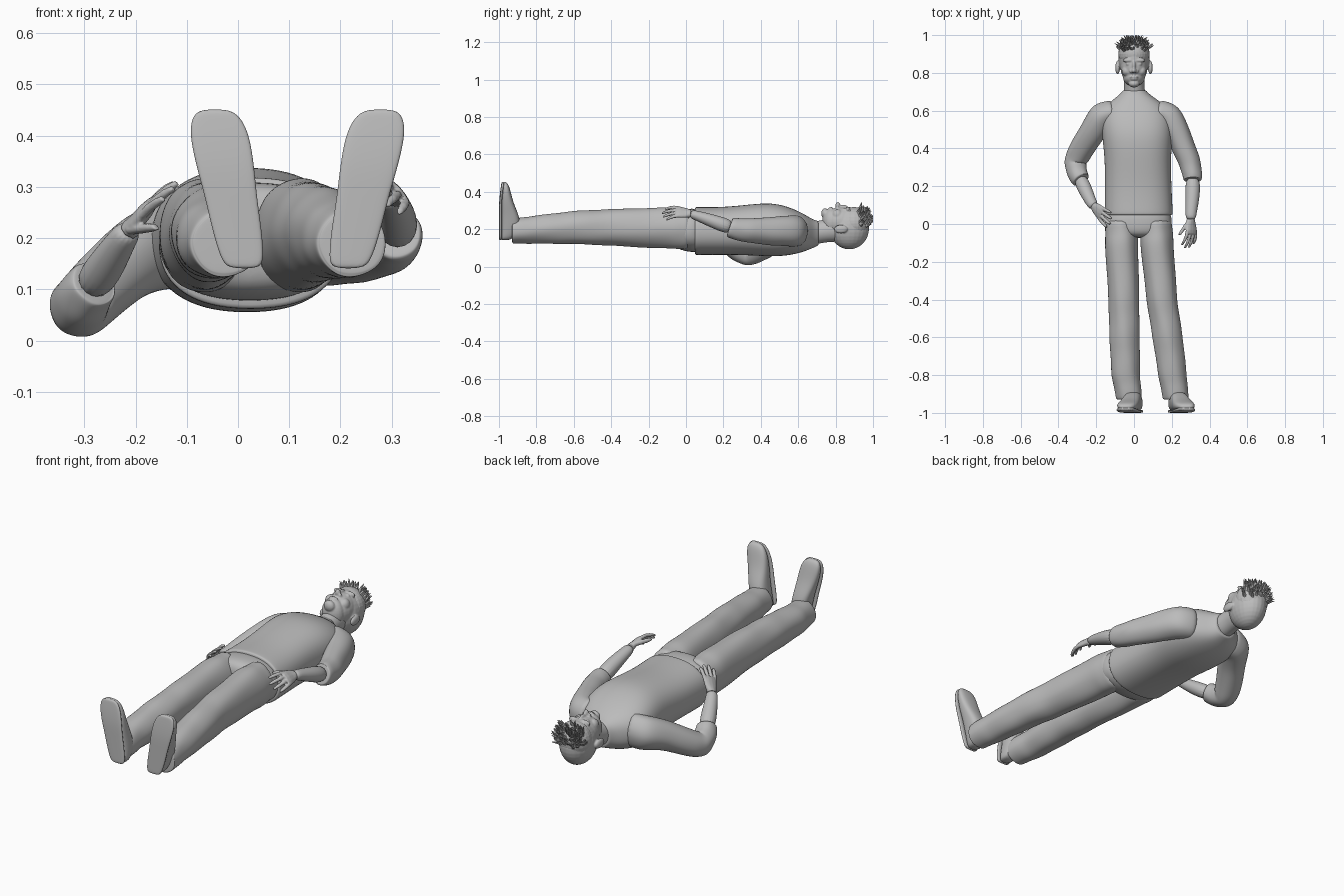
import bpy, bmesh, math, random
from mathutils import Vector, Matrix

random.seed(4)
cube = bpy.data.objects.get("Cube")
if cube:
    bpy.data.objects.remove(cube, do_unlink=True)

grey = bpy.data.materials.new("plain grey")
grey.use_nodes = True
grey.diffuse_color = (0.5, 0.5, 0.5, 1)
grey.node_tree.nodes["Principled BSDF"].inputs["Base Color"].default_value = grey.diffuse_color


def finish(name, bm, subdivide=0, voxel=0, relax=0, smooth=True):
    """Turn a bmesh into a shaded object with the wanted modifiers."""
    bmesh.ops.recalc_face_normals(bm, faces=bm.faces[:])
    for face in bm.faces:
        face.smooth = smooth
    mesh = bpy.data.meshes.new(name)
    bm.to_mesh(mesh)
    bm.free()
    mesh.materials.append(grey)
    obj = bpy.data.objects.new(name, mesh)
    bpy.context.collection.objects.link(obj)
    if voxel:
        remesh = obj.modifiers.new("Blend", "REMESH")
        remesh.mode = "VOXEL"
        remesh.voxel_size = voxel
        remesh.use_smooth_shade = True
    if relax:
        obj.modifiers.new("Relax", "SMOOTH").iterations = relax
    if subdivide:
        sub = obj.modifiers.new("Subdivide", "SUBSURF")
        sub.levels = sub.render_levels = subdivide
    return obj


def add_tube(bm, rings, frame=None, sides=16, fold=0.0, square=1.0, steps=1):
    """Loft through (x, y, z, half width, half depth) rings."""
    dense = []
    for a, b in zip(rings, rings[1:]):
        dense += [[p + (q - p) * s / steps for p, q in zip(a, b)] for s in range(steps)]
    dense.append(rings[-1])
    centres = [Vector(r[:3]) for r in dense]
    loops = []
    for i, ring in enumerate(dense):
        if frame:
            across, deep = frame
        else:
            along = centres[min(i + 1, len(dense) - 1)] - centres[max(i - 1, 0)]
            across = along.cross(Vector((0, 0, 1))).normalized()
            deep = across.cross(along).normalized()
        loop = []
        for k in range(sides):
            t = math.tau * k / sides
            c, s = math.cos(t), math.sin(t)
            swell = 1 + fold * math.sin(3 * t + 2.4 * i) * math.cos(2 * t - 1.7 * i)
            u = math.copysign(abs(c) ** square, c) * ring[3] * swell
            v = math.copysign(abs(s) ** square, s) * ring[4] * swell
            loop.append(bm.verts.new(centres[i] + across * u + deep * v))
        loops.append(loop)
    for a, b in zip(loops, loops[1:]):
        for k in range(sides):
            n = (k + 1) % sides
            bm.faces.new((a[k], a[n], b[n], b[k]))
    bm.faces.new(loops[0])
    bm.faces.new(loops[-1])


def tube(name, rings, subdivide=2, **options):
    bm = bmesh.new()
    add_tube(bm, rings, **options)
    return finish(name, bm, subdivide)


def add_blob(bm, centre, radii):
    place = Matrix.Translation(centre) @ Matrix.Diagonal((*radii, 1))
    bmesh.ops.create_uvsphere(bm, u_segments=24, v_segments=16, radius=1, matrix=place)


X, Y, Z = Vector((1, 0, 0)), Vector((0, 1, 0)), Vector((0, 0, 1))

# Shirt body with a crisp hem
tube("shirt_body", [
    (.025, .045, .19, .175, .12), (.025, .05, .19, .182, .13), (.025, .07, .19, .182, .13),
    (.022, .2, .19, .178, .128), (.02, .35, .197, .176, .138), (.018, .47, .197, .19, .147),
    (.012, .57, .187, .188, .126), (.008, .635, .18, .155, .1), (.004, .68, .175, .085, .076),
    (.003, .705, .178, .064, .068), (.003, .71, .178, .058, .062)],
    frame=(X, Z), sides=20, square=.85)

# Trouser seat
tube("trouser_seat", [
    (.025, .1, .19, .165, .115), (.022, .02, .193, .182, .118),
    (.024, -.04, .2, .178, .11), (.025, -.075, .2, .1, .08)],
    frame=(X, Z), sides=20, square=.85)


def leg(name, xs):
    """Trouser leg following the given centre x values from hip to cuff."""
    ys = (.03, -.1, -.4, -.6, -.8, -.925, -.93)
    zs = (.2, .207, .21, .208, .198, .19, .19)
    wide = (.086, .09, .083, .082, .077, .07, .062)
    deep = (.11, .113, .1, .09, .077, .068, .06)
    tube(name + "_trouser_leg", list(zip(xs, ys, zs, wide, deep)),
         frame=(X, Z), fold=.045, steps=3)


def shoe(name, heel_x, toe_x):
    """Upper lofted from heel to toe, and a flat sole under it."""
    shape = [  # height, half width, top of the foot
        (.14, .028, -.945), (.16, .04, -.91), (.22, .046, -.88), (.28, .048, -.895),
        (.34, .054, -.922), (.4, .056, -.937), (.435, .046, -.947), (.452, .026, -.96)]
    upper, sole = [], []
    for z, wide, top in shape:
        x = heel_x + (toe_x - heel_x) * (z - .14) / .31
        base = -.992 + max(0, z - .36) * .15
        upper.append((x, (top + base) / 2, z, wide, (top - base) / 2))
        sole.append((x, base, z, wide + .003, .008))
    tube(name + "_shoe", upper, frame=(X, Y), square=.75)
    tube(name + "_sole", sole, frame=(X, Y), square=.5)


leg("right", (-.068, -.067, -.053, -.05, -.045, -.025, -.025))
leg("left", (.115, .12, .148, .178, .203, .222, .222))
shoe("right", .012, -.045)
shoe("left", .215, .278)

# Sleeves
tube("right_sleeve", [
    (-.09, .6, .19, .06, .085), (-.165, .575, .18, .078, .085), (-.225, .48, .145, .07, .072),
    (-.292, .375, .08, .066, .064), (-.312, .325, .063, .06, .062),
    (-.302, .275, .085, .055, .057), (-.284, .235, .11, .05, .05), (-.282, .232, .112, .042, .042)],
    fold=.04, steps=2)
tube("left_sleeve", [
    (.11, .6, .19, .06, .085), (.185, .575, .19, .076, .085), (.24, .46, .19, .066, .078),
    (.29, .34, .192, .06, .066), (.308, .27, .2, .054, .06), (.311, .235, .208, .05, .054),
    (.311, .232, .209, .042, .046)],
    fold=.04, steps=2)

# Bare forearms
tube("right_forearm", [(-.29, .25, .1, .04, .04), (-.255, .175, .15, .038, .036),
                       (-.225, .11, .2, .029, .027), (-.21, .092, .217, .027, .024)])
tube("left_forearm", [(.311, .25, .205, .04, .042), (.312, .16, .237, .04, .038),
                      (.302, .06, .272, .03, .027), (.3, .02, .283, .027, .022)])


def hand(name, wrist, ahead, palm_way, curl, thumb_side):
    """Palm, four curling fingers and a thumb blended into one skin."""
    wrist, ahead = Vector(wrist), Vector(ahead).normalized()
    across = ahead.cross(Vector(palm_way)).normalized()
    inward = across.cross(ahead)
    bm = bmesh.new()

    def bone(points, thick):
        rings = [(*p, thick * f, thick * f) for p, f in zip(points, (1, 1, .95, .7))]
        add_tube(bm, rings, frame=(across, inward), sides=8)

    palm = [(0, .024, .02), (.03, .034, .016), (.06, .04, .015), (.08, .037, .011)]
    add_tube(bm, [(*(wrist + ahead * d), w, t) for d, w, t in palm],
             frame=(across, inward), sides=12)
    for i, length in enumerate((.07, .085, .08, .06)):
        offset = (i - 1.5) * thumb_side * -1
        start = wrist + ahead * .065 + across * offset * .02
        spread = ahead + across * offset * .12
        bone([start + spread * length * s + inward * curl * length * s * s
              for s in (0, .4, .75, 1)], .0095)
    root = wrist + ahead * .012 + across * thumb_side * .018
    way = (ahead + across * thumb_side * .55 + inward * .5) * .07
    bone([root + way * s for s in (0, .4, .75, 1)], .012)
    finish(name, bm, voxel=.0035, relax=2)


hand("right_hand", (-.212, .094, .215), (.5, -.5, .6), (.75, 0, -.6), .15, -1)
hand("left_hand", (.3, .025, .283), (.06, -1, .14), (-.6, 0, -.6), .5, -1)

# Neck
tube("neck", [(.003, .65, .175, .062, .066), (.002, .72, .185, .055, .06),
              (0, .77, .195, .055, .064), (0, .83, .2, .06, .07)])

# Head, blended from simple volumes
head = bmesh.new()
for centre, radii in [
        ((0, .873, .205), (.083, .106, .113)),      # skull
        ((0, .835, .238), (.072, .1, .08)),         # face
        ((0, .775, .238), (.058, .046, .074)),      # jaw
        ((0, .743, .284), (.029, .02, .028)),       # chin
        ((0, .812, .324), (.013, .014, .021)),      # nose tip
        ((0, .838, .313), (.010, .03, .018)),       # nose bridge
        ((0, .778, .309), (.024, .006, .011)),      # upper lip
        ((0, .767, .306), (.020, .006, .011))]:     # lower lip
    add_blob(head, centre, radii)
for side in (-1, 1):
    add_blob(head, (side * .03, .866, .305), (.03, .01, .015))    # brow
    add_blob(head, (side * .03, .847, .304), (.013, .008, .011))  # eye
    add_blob(head, (side * .04, .81, .276), (.025, .028, .03))    # cheek
    add_blob(head, (side * .016, .808, .315), (.008, .009, .012)) # nostril
    add_blob(head, (side * .087, .828, .2), (.012, .036, .023))   # ear
finish("head", head, voxel=.004, relax=3)

# Hair: a close cap with short jagged tufts
hair = bmesh.new()
core, size = Vector((0, .9, .23)), Vector((.083, .08, .088))
add_blob(hair, core, size)
for i in range(170):
    way = Vector((random.uniform(-1, 1), random.uniform(.3, 1), random.uniform(-.1, 1))).normalized()
    root = core + Vector([w * s * .95 for w, s in zip(way, size)])
    lean = (way + Vector((random.uniform(-.4, .4), .2, .5))).normalized()
    length = min(random.uniform(.025, .042), max(.01, (1 - root.y) / max(lean.y, .1)))
    place = Matrix.Translation(root + lean * length / 2) @ lean.to_track_quat("Z", "Y").to_matrix().to_4x4()
    bmesh.ops.create_cone(hair, cap_ends=True, segments=5, radius1=.009, radius2=.001,
                          depth=length, matrix=place)
finish("hair", hair, smooth=False)
